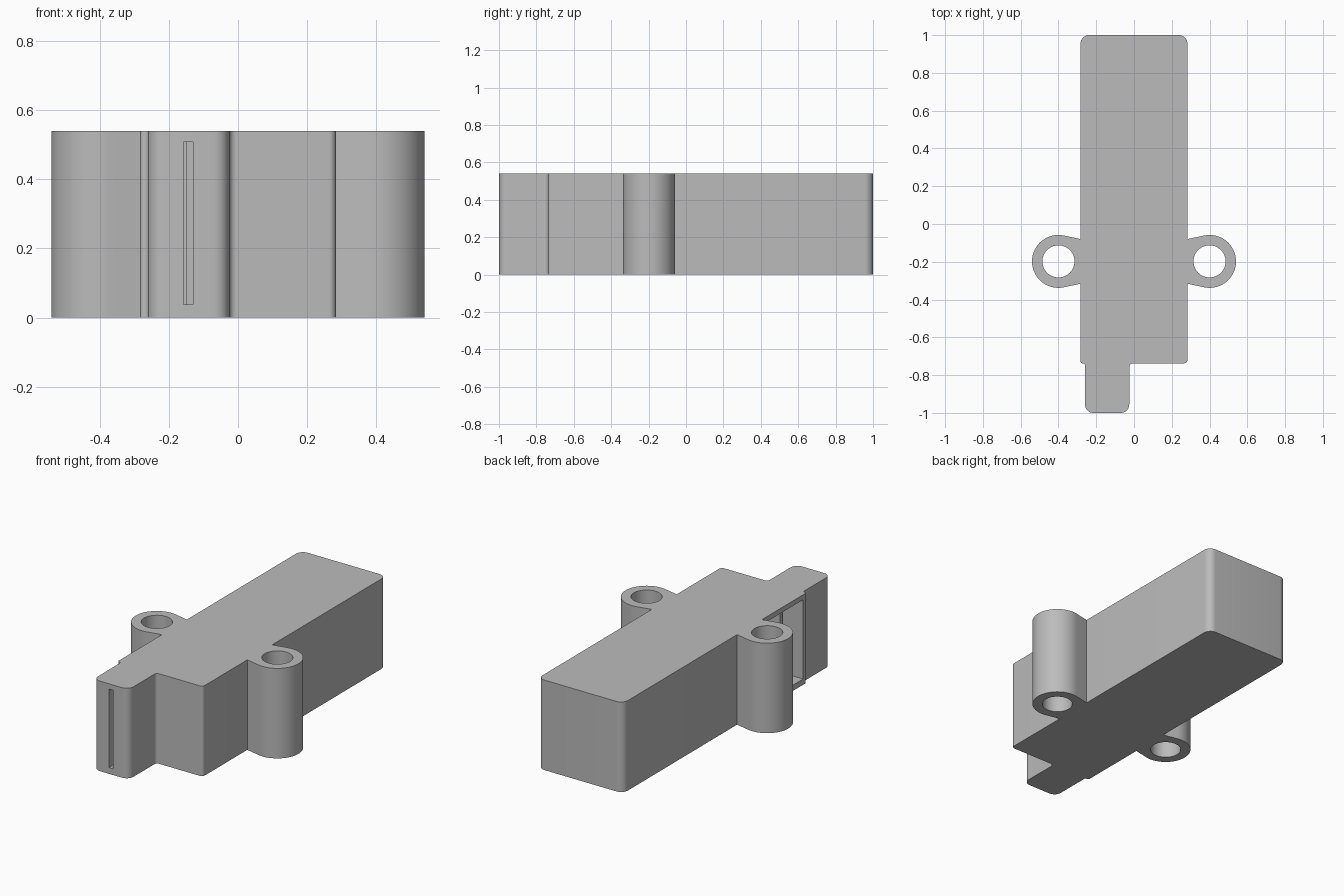
import bpy, bmesh
from math import cos, sin, radians
from mathutils import Vector

if "Cube" in bpy.data.objects:
    bpy.data.objects.remove(bpy.data.objects["Cube"])

HEIGHT = 0.54
HALF = 0.283
LUG_X, LUG_Y, LUG_R, HOLE_R = 0.4, -0.198, 0.14, 0.085

grey = bpy.data.materials.new("plain grey")
grey.use_nodes = True
grey.diffuse_color = (0.5, 0.5, 0.5, 1)
grey.node_tree.nodes["Principled BSDF"].inputs["Base Color"].default_value = (0.5, 0.5, 0.5, 1)


def arc(cx, cy, r, start, end, steps):
    """Points on a circular arc, angles in degrees."""
    angles = [radians(start + (end - start) * i / steps) for i in range(steps + 1)]
    return [(cx + r * cos(a), cy + r * sin(a)) for a in angles]


def fillet(corners, steps=8):
    """Round every corner (x, y, radius) of a right-angled outline."""
    points = []
    for i, (x, y, r) in enumerate(corners):
        p = Vector((x, y))
        a = (Vector(corners[i - 1][:2]) - p).normalized()
        b = (Vector(corners[(i + 1) % len(corners)][:2]) - p).normalized()
        centre = p + (a + b) * r
        for k in range(steps + 1):
            t = radians(90 * k / steps)
            points.append(tuple(centre - b * r * cos(t) - a * r * sin(t)))
    return points


def prism(name, points, z0=0.0, z1=HEIGHT):
    """Extrude a flat outline upwards into a solid."""
    bm = bmesh.new()
    face = bm.faces.new([bm.verts.new((x, y, z0)) for x, y in points])
    top = bmesh.ops.extrude_face_region(bm, geom=[face])["geom"]
    bmesh.ops.translate(bm, vec=(0, 0, z1 - z0),
                        verts=[v for v in top if isinstance(v, bmesh.types.BMVert)])
    bmesh.ops.recalc_face_normals(bm, faces=bm.faces)
    mesh = bpy.data.meshes.new(name)
    bm.to_mesh(mesh)
    bm.free()
    mesh.materials.append(grey)
    obj = bpy.data.objects.new(name, mesh)
    bpy.context.collection.objects.link(obj)
    return obj


def box(name, x0, x1, y0, y1, z0, z1):
    return prism(name, [(x0, y0), (x1, y0), (x1, y1), (x0, y1)], z0, z1)


def combine(target, tool, operation):
    """Apply a boolean and discard the tool."""
    mod = target.modifiers.new(tool.name, "BOOLEAN")
    mod.operation, mod.object, mod.solver = operation, tool, "EXACT"
    bpy.context.view_layer.objects.active = target
    bpy.ops.object.modifier_apply(modifier=mod.name)
    bpy.data.objects.remove(tool)


# Main housing with the offset nose at the front
housing = prism("housing", fillet([
    (-HALF, 1, 0.045), (-HALF, -0.738, 0.012), (-0.26, -0.738, 0.011),
    (-0.26, -1, 0.045), (-0.025, -1, 0.045), (-0.025, -0.738, 0.02),
    (HALF, -0.738, 0.02), (HALF, 1, 0.045)]))

# Screw lugs on both sides
for side, label in ((1, "left"), (-1, "right")):
    outline = [(0.2, -0.1006)] + arc(LUG_X, 0, LUG_R, -102, 102, 40) + [(0.2, 0.1006)]
    lug = prism(label + "_lug", [(side * x, y + LUG_Y) for x, y in outline])
    combine(housing, lug, "UNION")
    hole = prism(label + "_hole", arc(side * LUG_X, LUG_Y, HOLE_R, 0, 352.5, 47), -0.1, HEIGHT + 0.1)
    combine(housing, hole, "DIFFERENCE")

# Side pocket and the thin slot that runs into it through the nose
combine(housing, box("pocket", -0.4, 0.02, -0.705, -0.345, 0.035, 0.51), "DIFFERENCE")
combine(housing, box("slot", -0.147, -0.13, -0.95, -0.6, 0.037, 0.508), "DIFFERENCE")
combine(housing, box("slot_mouth", -0.157, -0.13, -1.1, -0.93, 0.037, 0.508), "DIFFERENCE")

# Smooth the rounded corners only
bpy.ops.object.select_all(action="DESELECT")
housing.select_set(True)
bpy.context.view_layer.objects.active = housing
bpy.ops.object.shade_smooth_by_angle(angle=radians(30))
